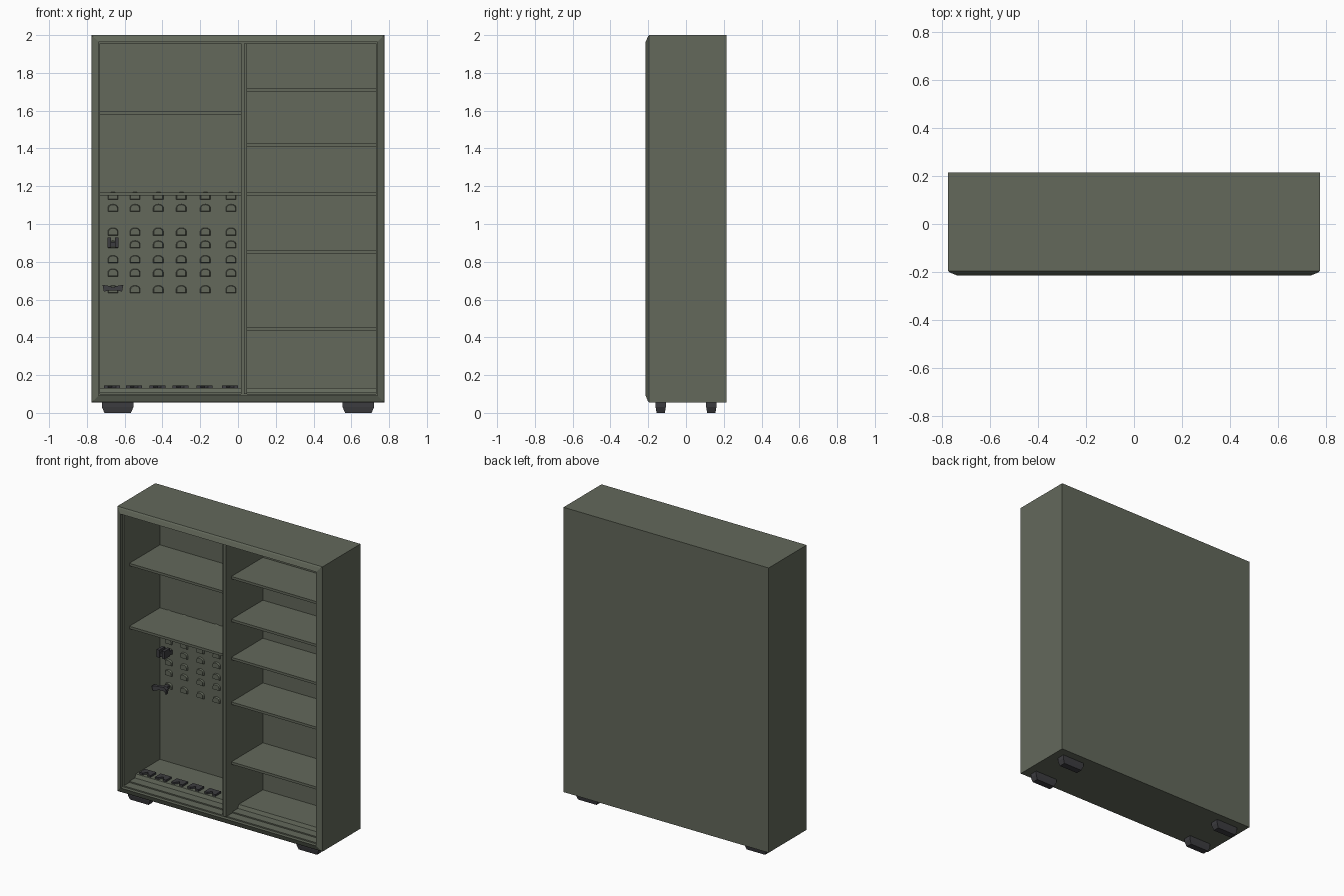
import bpy, bmesh, math

if "Cube" in bpy.data.objects:
    bpy.data.objects.remove(bpy.data.objects["Cube"])


def material(name, rgb):
    m = bpy.data.materials.new(name)
    m.diffuse_color = (*rgb, 1)
    m.use_nodes = True
    m.node_tree.nodes["Principled BSDF"].inputs["Base Color"].default_value = m.diffuse_color
    return m


GREEN = material("green_grey_paint", (0.125, 0.14, 0.105))
DARK = material("dark_plastic", (0.045, 0.045, 0.05))


def finish(name, bm, mat):
    bmesh.ops.recalc_face_normals(bm, faces=bm.faces)
    me = bpy.data.meshes.new(name)
    bm.to_mesh(me)
    bm.free()
    ob = bpy.data.objects.new(name, me)
    bpy.context.collection.objects.link(ob)
    me.materials.append(mat)
    return ob


def loft(name, rings, mat):
    """Skin a list of equal-length point rings and cap both ends."""
    bm = bmesh.new()
    loops = [[bm.verts.new(p) for p in r] for r in rings]
    n = len(loops[0])
    for a, b in zip(loops, loops[1:]):
        for i in range(n):
            j = (i + 1) % n
            bm.faces.new((a[i], a[j], b[j], b[i]))
    bm.faces.new(loops[0])
    bm.faces.new(loops[-1])
    return finish(name, bm, mat)


def box(name, x0, x1, y0, y1, z0, z1, mat=GREEN):
    return loft(name, [[(x0, y0, z), (x1, y0, z), (x1, y1, z), (x0, y1, z)]
                       for z in (z0, z1)], mat)


def plan_prism(name, pts, cx, cy, z0, z1, mat):
    return loft(name, [[(cx + x, cy + y, z) for x, y in pts] for z in (z0, z1)], mat)


# cabinet carcass: outer shell, sloped front rim, recessed interior
def carcass_ring(d, y):
    x, lo, hi = 0.775 - d, 0.055 + d, 2.0 - d
    return [(-x, y, lo), (x, y, lo), (x, y, hi), (-x, y, hi)]


loft("cabinet_carcass", [carcass_ring(d, y) for d, y in [
    (0, 0.215), (0, -0.195), (0.008, -0.202), (0.037, -0.214),
    (0.037, -0.19), (0.045, -0.19), (0.045, 0.2)]], GREEN)

# divider with front trim
box("divider", 0.016, 0.048, -0.19, 0.2, 0.1, 1.955)
box("divider_trim", 0.032, 0.048, -0.2, -0.19, 0.1, 1.955)

# shelves
for i, z in enumerate((1.597, 1.167)):
    box(f"left_shelf_{i + 1}", -0.73, 0.016, -0.13, 0.2, z - 0.017, z)
for i, z in enumerate((1.719, 1.427, 1.167, 0.862, 0.453)):
    box(f"right_shelf_{i + 1}", 0.048, 0.73, -0.14, 0.2, z - 0.017, z)

# stepped floor ledge in both bays
ledge = [(-0.13, 0.1), (-0.13, 0.108), (-0.07, 0.108), (-0.06, 0.132), (0.2, 0.132), (0.2, 0.1)]
for name, x0, x1 in (("left_floor_ledge", -0.73, 0.016), ("right_floor_ledge", 0.048, 0.73)):
    loft(name, [[(x, y, z) for y, z in ledge] for x in (x0, x1)], GREEN)

# arched louvres on the back panel
columns = (-0.662, -0.545, -0.422, -0.3, -0.173, -0.037)
arch = [(-0.027, -0.02), (0.027, -0.02), (0.027, 0.002)]
arch += [(0.027 * math.cos(t), 0.002 + 0.018 * math.sin(t))
         for t in (math.pi * k / 6 for k in range(1, 6))]
arch.append((-0.027, 0.002))
for r, z in enumerate((1.15, 1.085, 0.96, 0.892, 0.814, 0.743, 0.655)):
    for c, x in enumerate(columns):
        loft(f"louvre_{r + 1}_{c + 1}",
             [[(x + u * s, y, z + v * s) for u, v in arch]
              for s, y in ((1, 0.2), (0.85, 0.188))], GREEN)

# floor cradles with a V notch at the front
cradle = [(-0.042, -0.03), (-0.02, -0.03), (0, 0.0), (0.02, -0.03),
          (0.042, -0.03), (0.042, 0.03), (-0.042, 0.03)]
for i, x in enumerate(columns):
    plan_prism(f"floor_cradle_{i + 1}", cradle, x - 0.005, -0.02, 0.13, 0.145, DARK)

# upper clamp: plate, block and two jaws
box("clamp_block", -0.69, -0.634, 0.12, 0.2, 0.88, 0.905, DARK)
for s, n in ((-1, "left"), (1, "right")):
    box(f"clamp_jaw_{n}", -0.662 + s * 0.02 - 0.01, -0.662 + s * 0.02 + 0.01,
        0.11, 0.17, 0.875, 0.928, DARK)

# lower fork rest: bow-tie face, prongs reaching forward
bow = [(-0.055, 0.018), (-0.03, 0.014), (0, 0.004), (0.03, 0.014), (0.055, 0.018),
       (0.048, -0.018), (0.02, -0.012), (-0.02, -0.012), (-0.048, -0.018)]
loft("fork_rest", [[(-0.662 + x, y + (0.045 - abs(x)) * 0.9, 0.66 + z) for x, z in bow]
                   for y in (0.1, 0.125)], DARK)
box("fork_stem", -0.677, -0.647, 0.14, 0.2, 0.648, 0.663, DARK)

# tapered feet
for sx, nx in ((-1, "left"), (1, "right")):
    for sy, ny in ((-1, "front"), (1, "back")):
        loft(f"foot_{ny}_{nx}", [
            [(sx * 0.637 + a * hx, sy * 0.134 + b * hy, z)
             for a, b in ((-1, -1), (1, -1), (1, 1), (-1, 1))]
            for hx, hy, z in ((0.07, 0.022, 0), (0.083, 0.027, 0.03), (0.083, 0.027, 0.056))], DARK)
